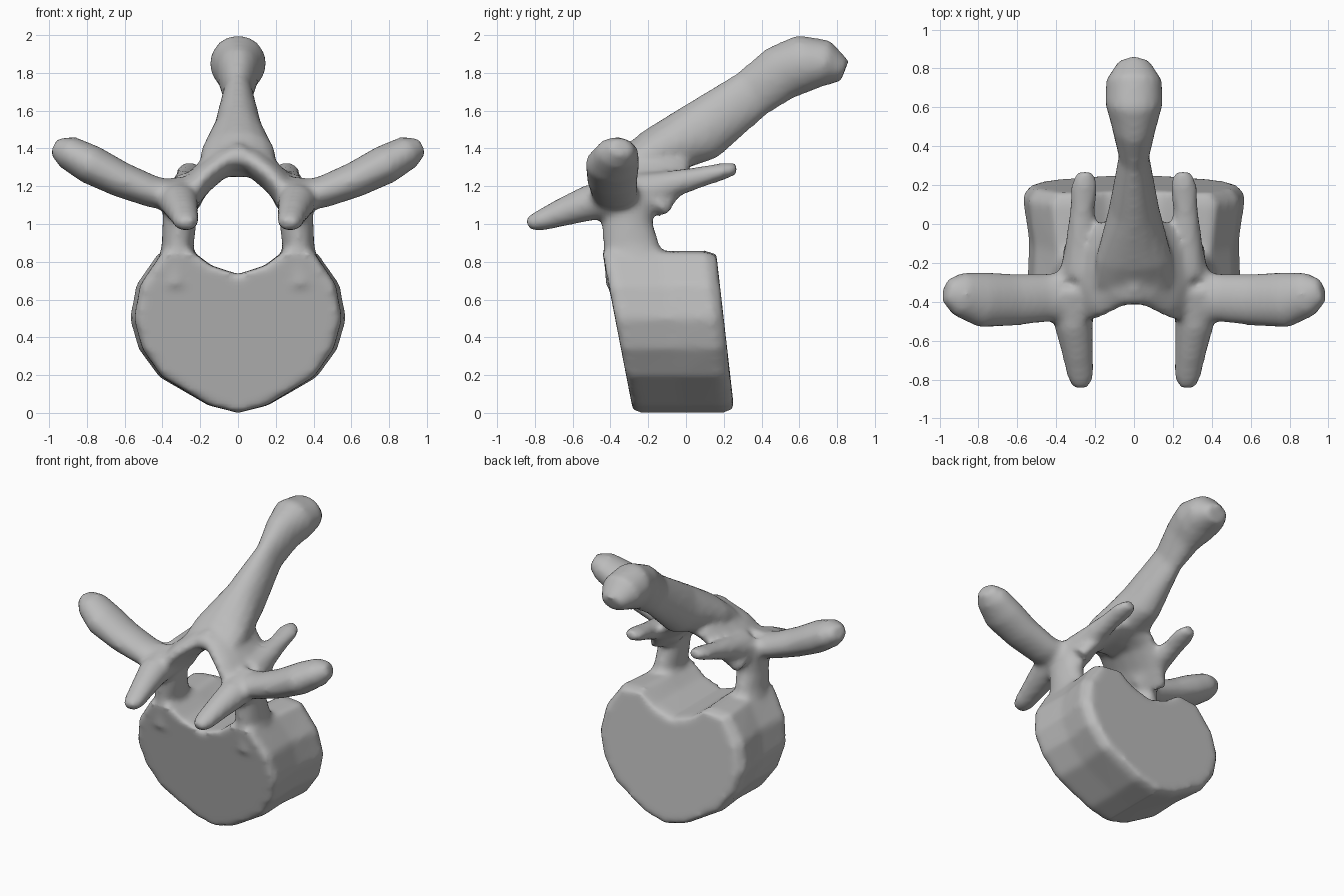
import bpy, bmesh, math
from mathutils import Vector

old = bpy.data.objects.get("Cube")
if old:
    bpy.data.objects.remove(old, do_unlink=True)

bone = bpy.data.materials.new("bone grey")
bone.use_nodes = True
GREY = (0.5, 0.5, 0.5, 1)
bone.diffuse_color = GREY
bone.node_tree.nodes["Principled BSDF"].inputs["Base Color"].default_value = GREY

bm = bmesh.new()


def skin(rings):
    """Bridge a list of equal rings of points into a closed shell."""
    loops = [[bm.verts.new(p) for p in ring] for ring in rings]
    n = len(loops[0])
    faces = [bm.faces.new(loops[0]), bm.faces.new(loops[-1])]
    for a, b in zip(loops, loops[1:]):
        for i in range(n):
            j = (i + 1) % n
            faces.append(bm.faces.new((a[i], a[j], b[j], b[i])))
    bmesh.ops.recalc_face_normals(bm, faces=faces)


def limb(stations, wide_axis, mirror=False, sides=16):
    """Elliptical sweep: stations are x, y, z, half width, half thickness."""
    for sign in ((1, -1) if mirror else (1,)):
        pts = [Vector((s[0] * sign, s[1], s[2])) for s in stations]
        rings = []
        for i, (p, s) in enumerate(zip(pts, stations)):
            along = (pts[min(i + 1, len(pts) - 1)] - pts[max(i - 1, 0)]).normalized()
            wide = Vector(wide_axis)
            wide = (wide - along * wide.dot(along)).normalized()
            thick = along.cross(wide)
            angles = [2 * math.pi * k / sides for k in range(sides)]
            rings.append([p + wide * s[3] * math.cos(a) + thick * s[4] * math.sin(a)
                          for a in angles])
        skin(rings)


# Body: a leaning drum with a notch on top and a slight waist
half = [(0, 0), (0.16, 0.04), (0.42, 0.19), (0.53, 0.34), (0.575, 0.5),
        (0.54, 0.68), (0.42, 0.85), (0.26, 0.86), (0.15, 0.78), (0, 0.735)]
outline = half + [(-x, z) for x, z in half[-2:0:-1]]
rings = []
for t, sx, sz in ((0, 0.92, 0.98), (0.07, 0.96, 1), (0.5, 0.94, 1),
                  (0.9, 1, 1), (1, 0.93, 0.96)):
    ring = []
    for x, z in outline:
        front, back = -0.28 - 0.19 * z, 0.255 - 0.11 * z
        ring.append((x * sx, front + (back - front) * t, 0.42 + (z - 0.42) * sz))
    rings.append(ring)
skin(rings)

# Pedicles
limb([(0.33, -0.26, 0.7, 0.17, 0.12), (0.32, -0.29, 0.88, 0.15, 0.085),
      (0.31, -0.31, 1.0, 0.135, 0.09), (0.31, -0.31, 1.2, 0.14, 0.09)], (0, 1, 0), True)

# Laminae roofing the canal
limb([(-0.03, -0.19, 1.36, 0.23, 0.09), (0.1, -0.2, 1.32, 0.23, 0.08),
      (0.21, -0.25, 1.22, 0.24, 0.075), (0.3, -0.3, 1.11, 0.22, 0.08)], (0, 1, 0), True)

# Transverse processes
limb([(0.25, -0.37, 1.13, 0.13, 0.08), (0.45, -0.38, 1.17, 0.125, 0.085),
      (0.62, -0.39, 1.235, 0.135, 0.095), (0.78, -0.39, 1.315, 0.145, 0.105),
      (0.9, -0.36, 1.38, 0.115, 0.09), (0.97, -0.34, 1.41, 0.06, 0.05)], (0, 1, 0), True)

# Superior articular processes
limb([(0.31, -0.32, 1.15, 0.12, 0.11), (0.31, -0.52, 1.11, 0.1, 0.095),
      (0.29, -0.66, 1.06, 0.082, 0.075), (0.275, -0.78, 1.015, 0.07, 0.055),
      (0.27, -0.84, 1.0, 0.045, 0.035)], (1, 0, 0), True)

# Inferior articular processes
limb([(0.28, -0.25, 1.15, 0.1, 0.12), (0.27, -0.08, 1.21, 0.08, 0.075),
      (0.265, 0.08, 1.25, 0.065, 0.055), (0.255, 0.2, 1.28, 0.07, 0.045),
      (0.25, 0.27, 1.295, 0.045, 0.03)], (1, 0, 0), True)

# Spinous process with a clubbed tip
limb([(0, -0.31, 1.32, 0.2, 0.08), (0, -0.18, 1.37, 0.2, 0.13),
      (0, 0.08, 1.49, 0.13, 0.165), (0, 0.35, 1.69, 0.078, 0.135),
      (0, 0.5, 1.8, 0.115, 0.15), (0, 0.62, 1.85, 0.15, 0.155),
      (0, 0.74, 1.85, 0.145, 0.125), (0, 0.84, 1.81, 0.08, 0.06)], (1, 0, 0))

mesh = bpy.data.meshes.new("vertebra")
bm.to_mesh(mesh)
bm.free()
mesh.materials.append(bone)
vertebra = bpy.data.objects.new("vertebra", mesh)
bpy.context.collection.objects.link(vertebra)

# Fuse the parts and soften the joins
fuse = vertebra.modifiers.new("fuse", 'REMESH')
fuse.mode = 'VOXEL'
fuse.voxel_size = 0.02
fuse.use_smooth_shade = True
soften = vertebra.modifiers.new("soften", 'SMOOTH')
soften.factor = 0.5
soften.iterations = 7
